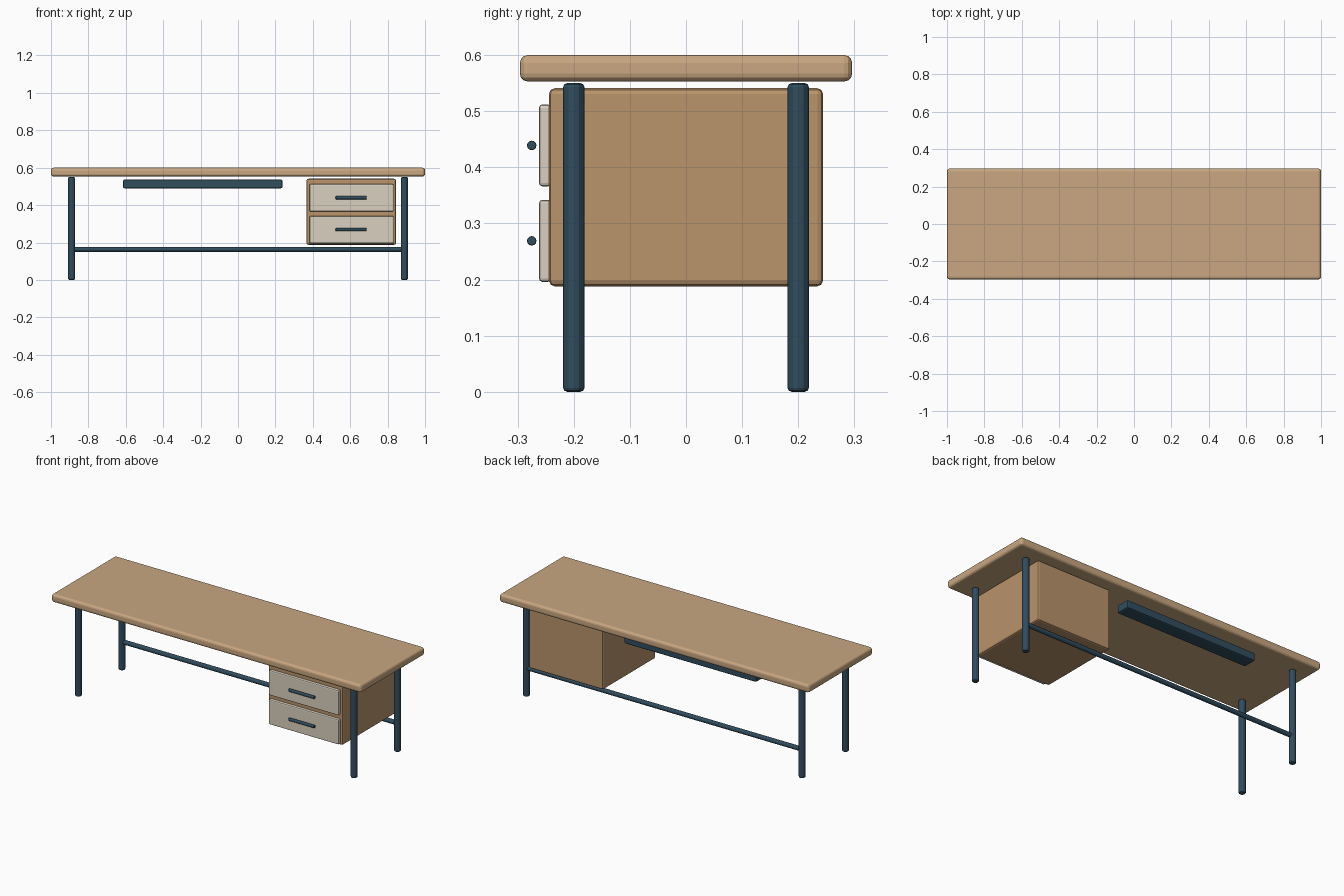
import bpy, bmesh
from math import radians
from mathutils import Matrix, Vector

if "Cube" in bpy.data.objects:
    bpy.data.objects.remove(bpy.data.objects["Cube"])


def material(name, rgb):
    # sRGB 0-255 to linear
    m = bpy.data.materials.new(name)
    m.diffuse_color = [(c / 255) ** 2.2 for c in rgb] + [1]
    m.use_nodes = True
    m.node_tree.nodes["Principled BSDF"].inputs["Base Color"].default_value = m.diffuse_color
    return m


OAK = material("oak", (200, 166, 128))
CARCASS = material("carcass_wood", (184, 146, 107))
CREAM = material("cream", (216, 207, 190))
STEEL = material("blue_steel", (52, 78, 94))


def finish(bm, name, mat, bevel, segments):
    me = bpy.data.meshes.new(name)
    bm.to_mesh(me)
    bm.free()
    me.materials.append(mat)
    ob = bpy.data.objects.new(name, me)
    bpy.context.collection.objects.link(ob)
    mod = ob.modifiers.new("edge", 'BEVEL')
    mod.width = bevel
    mod.segments = segments
    mod.limit_method = 'ANGLE'
    mod.angle_limit = radians(50)
    return ob


def box(name, lo, hi, mat, bevel, segments=2):
    lo, hi = Vector(lo), Vector(hi)
    bm = bmesh.new()
    bmesh.ops.create_cube(bm, size=1, matrix=Matrix.Translation((lo + hi) / 2)
                          @ Matrix.Diagonal((*(hi - lo), 1)))
    return finish(bm, name, mat, bevel, segments)


def rod(name, centre, radius, length, axis, bevel):
    rot = Matrix.Rotation(radians(90), 4, 'Y') if axis == 'X' else Matrix()
    bm = bmesh.new()
    bmesh.ops.create_cone(bm, cap_ends=True, segments=12, radius1=radius,
                          radius2=radius, depth=length,
                          matrix=Matrix.Translation(centre) @ rot)
    return finish(bm, name, STEEL, bevel, 2)


# Table top
box("desk_top", (-1, -0.296, 0.553), (1, 0.296, 0.6), OAK, 0.014, 3)

# Legs and rear stretcher
for sx, side in ((-1, "left"), (1, "right")):
    for sy, end in ((-1, "front"), (1, "back")):
        rod(f"{end}_{side}_leg", (0.89 * sx, 0.2 * sy, 0.275), 0.019, 0.55, 'Z', 0.007)
rod("back_stretcher", (0, 0.2, 0.163), 0.013, 1.78, 'X', 0.002)

# Drawer cabinet
box("drawer_cabinet", (0.366, -0.244, 0.188), (0.845, 0.244, 0.541), CARCASS, 0.010)
for z, level in ((0.439, "upper"), (0.269, "lower")):
    box(f"{level}_drawer_front", (0.382, -0.262, z - 0.073),
        (0.832, -0.240, z + 0.073), CREAM, 0.006)
    rod(f"{level}_drawer_handle", (0.605, -0.275, z), 0.0085, 0.165, 'X', 0.002)

# Cable tray under the top
box("cable_tray", (-0.615, 0.15, 0.49), (0.238, 0.232, 0.537), STEEL, 0.008)
